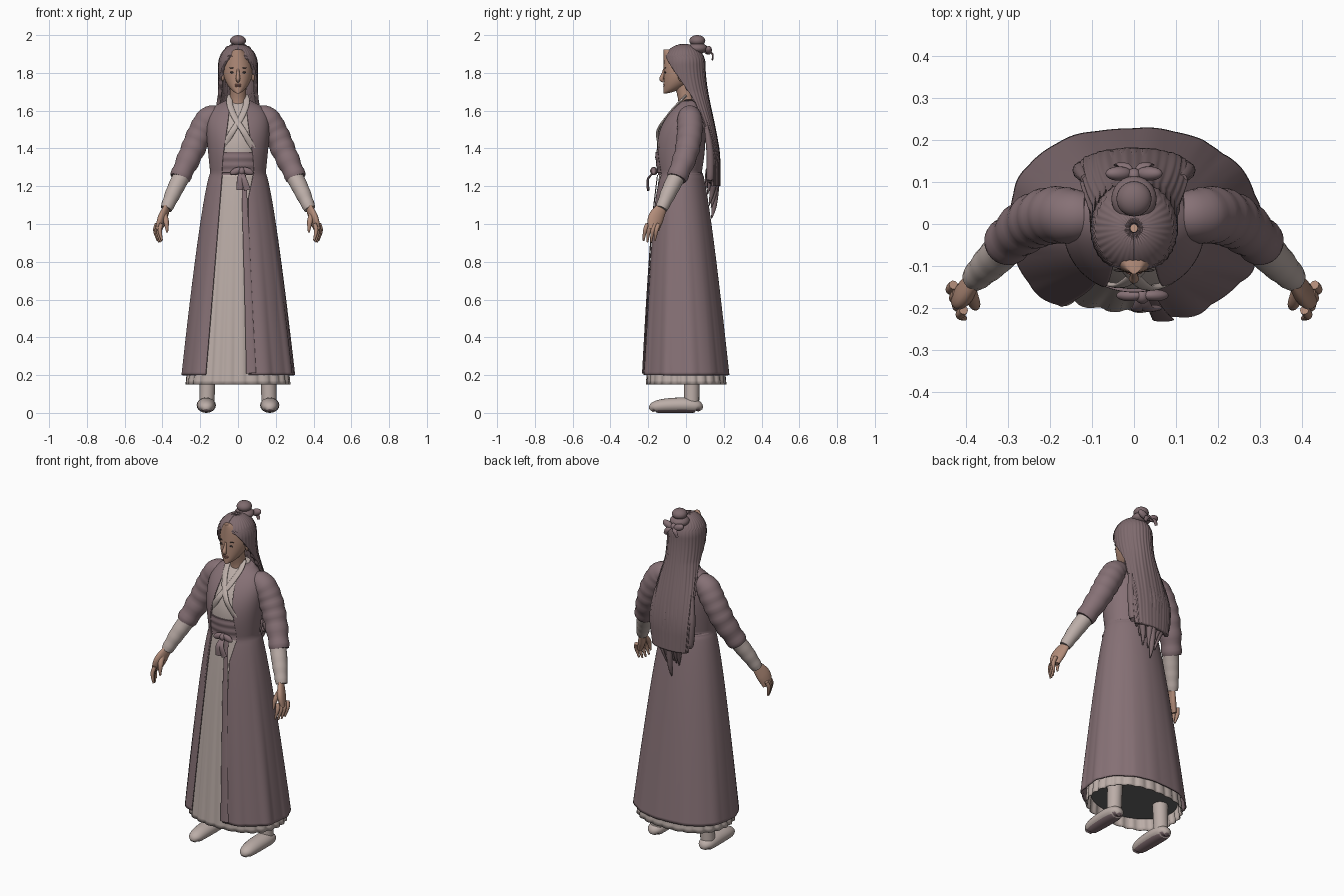
import bpy, bmesh
from math import sin, cos, asin, radians, pi, sqrt
from mathutils import Vector, Matrix

if "Cube" in bpy.data.objects:
    bpy.data.objects.remove(bpy.data.objects["Cube"], do_unlink=True)


def material(name, *rgb):
    made = bpy.data.materials.new(name)
    made.use_nodes = True
    made.diffuse_color = (*rgb, 1)
    made.node_tree.nodes["Principled BSDF"].inputs["Base Color"].default_value = (*rgb, 1)
    return made


MAUVE = material("mauve_cloth", .24, .165, .18)
HAIR = material("mauve_brown_hair", .21, .145, .155)
CREAM = material("cream_linen", .5, .42, .39)
SKIN = material("skin", .44, .26, .19)
LIP = material("lip", .33, .15, .12)
DARK = material("dark_brown", .05, .04, .04)
LINING = material("grey_lining", .13, .13, .13)
WAIST, HEM, COLLAR, CHIN, CROWN = 1.27, .2, 1.66, 1.69, 1.95


def clamp(value):
    return min(max(value, 0), 1)


def smooth(value):
    t = clamp(value)
    return t * t * (3 - 2 * t)


def spline(rows, steps):
    """Smooth curve through rows of numbers."""
    out = []
    last = len(rows) - 1
    for i in range(last):
        near = [rows[min(max(k, 0), last)] for k in range(i - 1, i + 3)]
        for s in range(steps):
            t = s / steps
            out.append([b + t * (c - a + t * (2 * a - 5 * b + 4 * c - d + t * (3 * b - a - 3 * c + d))) / 2
                        for a, b, c, d in zip(*near)])
    return out + [rows[last]]


def finish(name, bm, mat, mirror=False, thick=0):
    mesh = bpy.data.meshes.new(name)
    bm.to_mesh(mesh)
    bm.free()
    ob = bpy.data.objects.new(name, mesh)
    bpy.context.collection.objects.link(ob)
    mesh.materials.append(mat)
    if thick:
        shell = ob.modifiers.new("thickness", "SOLIDIFY")
        shell.thickness, shell.offset = thick, -1
    if mirror:
        ob.modifiers.new("mirror", "MIRROR").use_mirror_merge = False
    bpy.ops.object.select_all(action="DESELECT")
    ob.select_set(True)
    bpy.context.view_layer.objects.active = ob
    bpy.ops.object.shade_smooth_by_angle(angle=radians(50))
    return ob


def loft(name, mat, rings, closed=True, caps=True, **options):
    bm = bmesh.new()
    grid = [[bm.verts.new(point) for point in ring] for ring in rings]
    count = len(grid[0])
    for upper, lower in zip(grid, grid[1:]):
        for j in range(count if closed else count - 1):
            k = (j + 1) % count
            bm.faces.new((upper[j], upper[k], lower[k], lower[j]))
    if closed and caps:
        bm.faces.new(grid[0])
        bm.faces.new(grid[-1])
        bmesh.ops.recalc_face_normals(bm, faces=bm.faces)
    return finish(name, bm, mat, **options)


def wrap(name, mat, shape, top, bottom, scale=1, fold=None, opening=None, count=160, levels=50, **options):
    """Upright shell whose half width, half depth and y follow shape(z), with an optional front opening."""
    rings = []
    for i in range(levels + 1):
        z = top + (bottom - top) * i / levels
        width, depth, y = shape(z)
        right, left = opening(z) if opening else (0, 0)
        ring = []
        for j in range(count):
            u = right + (2 * pi - right - left) * j / (count - 1 if opening else count)
            size = scale * (fold(u, z) if fold else 1)
            ring.append((-width * sin(u) * size, y - depth * cos(u) * size, z))
        rings.append(ring)
    return loft(name, mat, rings, closed=not opening, **options)


def tube(name, mat, points, radii, flat=1, ref=(1, 0, 0), ripple=0, sides=20, **options):
    """Oval tube along points; the radius lies along ref and is scaled by flat across it."""
    path = spline([(*p, r) for p, r in zip(points, radii)], 8)
    rings = []
    for i, (*here, radius) in enumerate(path):
        along = Vector(path[min(i + 1, len(path) - 1)][:3]) - Vector(path[max(i - 1, 0)][:3])
        along.normalize()
        wide = Vector(ref)
        wide = (wide - along * wide.dot(along)).normalized()
        thin = along.cross(wide) * flat
        radius *= 1 + ripple * sin(i * 1.5) * i / len(path)
        turns = [2 * pi * j / sides for j in range(sides)]
        rings.append([Vector(here) + (wide * cos(a) + thin * sin(a)) * radius for a in turns])
    return loft(name, mat, rings, **options)


def blob(name, mat, loc, size, tilt=0, **options):
    bm = bmesh.new()
    place = Matrix.Translation(loc) @ Matrix.Rotation(radians(tilt), 4, "Y") @ Matrix.Diagonal((*size, 1))
    bmesh.ops.create_uvsphere(bm, u_segments=24, v_segments=14, radius=1, matrix=place)
    return finish(name, bm, mat, **options)


# Robe: every garment layer shares one body shape
def body(z):
    if z < WAIST:
        drop = (WAIST - z) / (WAIST - HEM)
        flare = drop ** .75
        return .147 + .15 * flare, .118 + .11 * flare, .03 * (drop - 1)
    rise = clamp((z - WAIST) / (COLLAR - WAIST))
    width = (.147 + .04 * rise) * sqrt(1 - rise ** 6)
    return max(width, .055), .118 + .02 * sin(pi * rise) - .07 * rise ** 3, .065 * rise ** 3 - .035


def lowness(z):
    return clamp((WAIST - z) / (WAIST - HEM))


def squared(u, z):
    return 1 + .05 * lowness(z) * sin(2 * u) ** 2


def coat_fold(u, z):
    pleat = max(sin(u * 10), 0) * (.3 + .7 * max(cos(u + .5), 0))
    dent = max(0, 1 - abs(u - 3.9) * 5)
    return squared(u, z) * (1 + lowness(z) * (.045 * pleat - .04 * dent))


def skirt_fold(u, z):
    return squared(u, z) * (1 - .035 * clamp(WAIST - z) * (.5 + .5 * sin(u * 26)) ** 2)


def coat_opening(z):
    low, width = lowness(z), body(z)[0]
    gap = .085 - .04 * smooth((z - WAIST) / (COLLAR - WAIST))
    edges = gap + .08 * low, gap - .03 * clamp(low * 8)
    return [asin(min(edge / width, .85)) for edge in edges]


wrap("coat", MAUVE, body, COLLAR, HEM, fold=coat_fold, opening=coat_opening, levels=90, thick=.008)
wrap("bodice", CREAM, body, COLLAR, WAIST, scale=.92)
wrap("sash", MAUVE, body, 1.38, 1.26, scale=.98, fold=lambda u, z: 1 + .012 * sin(z * 150))
wrap("skirt", CREAM, body, WAIST, .15, scale=.92, fold=skirt_fold, count=210, caps=False, thick=.004)
wrap("skirt_lining", LINING, body, HEM + .02, HEM + .01, scale=.88, levels=1)

# Crossed collar, bow and hanging ribbon
for side in (-1, 1):
    lift = .003 * side
    tube("collar_band", CREAM,
         [(side * .04, 0, 1.68), (side * .045, -.04, 1.64), (side * .02, -.1, 1.57),
          (-side * .03, lift - .148, 1.49), (-side * .08, lift - .135, 1.4)],
         [.016] * 5, flat=.4)
    blob("bow_loop", MAUVE, (.02 + side * .03, -.17, 1.28), (.034, .014, .018), tilt=side * 22)
    tube("bow_tail", MAUVE, [(.02, -.16, 1.28), (.02 + side * .01, -.2, 1.24), (.03 + side * .02, -.2, 1.18)],
         (.01, .015, .018), flat=.4)
blob("bow_knot", MAUVE, (.02, -.17, 1.28), (.018, .02, .022))


def skirt_front(x, z):
    width, depth, y = body(z)
    return x, y - depth, z


tube("long_ribbon", MAUVE, [skirt_front(.03 + .04 * lowness(z), z) for z in (1.26, 1, .6, .21)],
     (.012, .016, .02, .026), flat=.2)

# Arms and hands
tube("sleeves", MAUVE, [(.09, .02, 1.57), (.15, .02, 1.56), (.2, .02, 1.48), (.25, 0, 1.37), (.31, -.05, 1.24)],
     (.048, .065, .067, .063, .053), ripple=.06, sides=28, mirror=True)
tube("wrist_wraps", CREAM, [(.3, -.05, 1.25), (.34, -.09, 1.17), (.38, -.13, 1.08)],
     (.046, .042, .032), ripple=.04, mirror=True)
tube("palms", SKIN, [(.37, -.12, 1.1), (.4, -.16, 1.03), (.42, -.17, .97)],
     (.026, .043, .03), flat=.5, ref=(-.4, 1, 0), mirror=True)
for i in range(4):
    x, y = .43 - i * .008, -.145 - i * .02
    length = .1 - .008 * abs(i - 1.5)
    tube("finger", SKIN, [(x, y, 1), (x + .008, y - .012, 1 - length * .4), (x - .004, y - .02, 1 - length)],
         (.011, .011, .005), sides=10, mirror=True)
tube("thumbs", SKIN, [(.39, -.16, 1.05), (.38, -.19, 1.01), (.375, -.2, .955)],
     (.016, .014, .005), sides=12, mirror=True)

# Legs and shoes, with darker soles chosen by direction and height
tube("legs", CREAM, [(.15, .03, .45), (.16, .03, .2), (.165, .03, .05)], (.05, .042, .04), mirror=True)
foot = {.075: .015, .06: .04, .01: .05, -.06: .05, -.13: .045, -.17: .035, -.185: .015}
shoes = tube("shoes", CREAM, [(.168, y, r * .8) for y, r in foot.items()], foot.values(), flat=.8, mirror=True)
shoes.data.materials.append(MAUVE)
for face in shoes.data.polygons:
    face.material_index = int(face.normal.z < -.7 and face.center.z < .03)


# Head and face
def skull(z):
    width = .078 * sin(pi * clamp((z - CHIN) / .24)) ** .6
    depth = width * 1.15
    return width, depth, depth - .118


wrap("head", SKIN, skull, CHIN + .235, CHIN + .002, count=48, levels=40)
tube("neck", SKIN, [(0, .01, 1.6), (0, 0, 1.67), (0, -.02, 1.76)], (.05, .043, .046))
tube("nose", SKIN, [(0, -.115, 1.82), (0, -.123, 1.79), (0, -.13, 1.768), (0, -.12, 1.755)],
     (.006, .009, .012, .008), sides=14)
blob("ears", SKIN, (.08, -.025, 1.785), (.01, .018, .03), mirror=True)
blob("eyes", DARK, (.03, -.11, 1.803), (.014, .004, .005), tilt=4, mirror=True)
blob("eyebrows", DARK, (.03, -.11, 1.826), (.019, .004, .003), tilt=-5, mirror=True)
for z, width in ((1.737, .019), (1.729, .015)):
    blob("lip", LIP, (0, -.115, z), (width, .006, .005))


# Hair: cap flowing into a long back fall, then loose locks
def hair_shape(z):
    dome = sqrt(1 - (1 - clamp((CROWN + .005 - z) / .11)) ** 2)
    fall = smooth((1.85 - z) / .55)
    width = .104 + .03 * sin(pi * clamp((1.7 - z) / .6))
    return width * dome, (.112 - .07 * fall) * dome, .15 * fall - .01


def hairline(z):
    return [radians(98) * clamp((1.895 - z) / .25) ** .45] * 2


def strands(u, z):
    return 1 + .012 * sin(u * 34) + .012 * sin(u * 13) * clamp((1.8 - z) * 4)


wrap("hair", HAIR, hair_shape, CROWN + .004, 1.2, fold=strands, opening=hairline, levels=90, thick=.02)
for i in range(-5, 6):
    x = i * .023
    back = .16 - x * x * 2.5
    tip = 1.03 + abs(x) + .035 * (i % 3)
    tube("hair_lock", HAIR, [(x, back - .02, 1.52), (x * 1.1, back, 1.38), (x, back, 1.24),
                             (x * .75, back - .01, tip + .07), (x * .6, back - .025, tip)],
         (.012, .02, .02, .014, .003), sides=10)

# Topknot with a tied ribbon behind it
for name, z, radius in (("topknot_base", 1.93, .054), ("topknot_bun", 1.97, .042)):
    blob(name, HAIR, (0, .06, z), (radius, radius, .03))
blob("ribbon_knot", MAUVE, (0, .115, 1.915), (.016, .018, .018))
for side in (-1, 1):
    blob("ribbon_loop", MAUVE, (side * .036, .12, 1.92), (.034, .017, .02), tilt=side * -25)
    tube("ribbon_tail", MAUVE, [(0, .115, 1.915), (side * .025, .14, 1.9), (side * .04, .14, 1.87)],
         (.008, .013, .01), flat=.4, sides=12)
